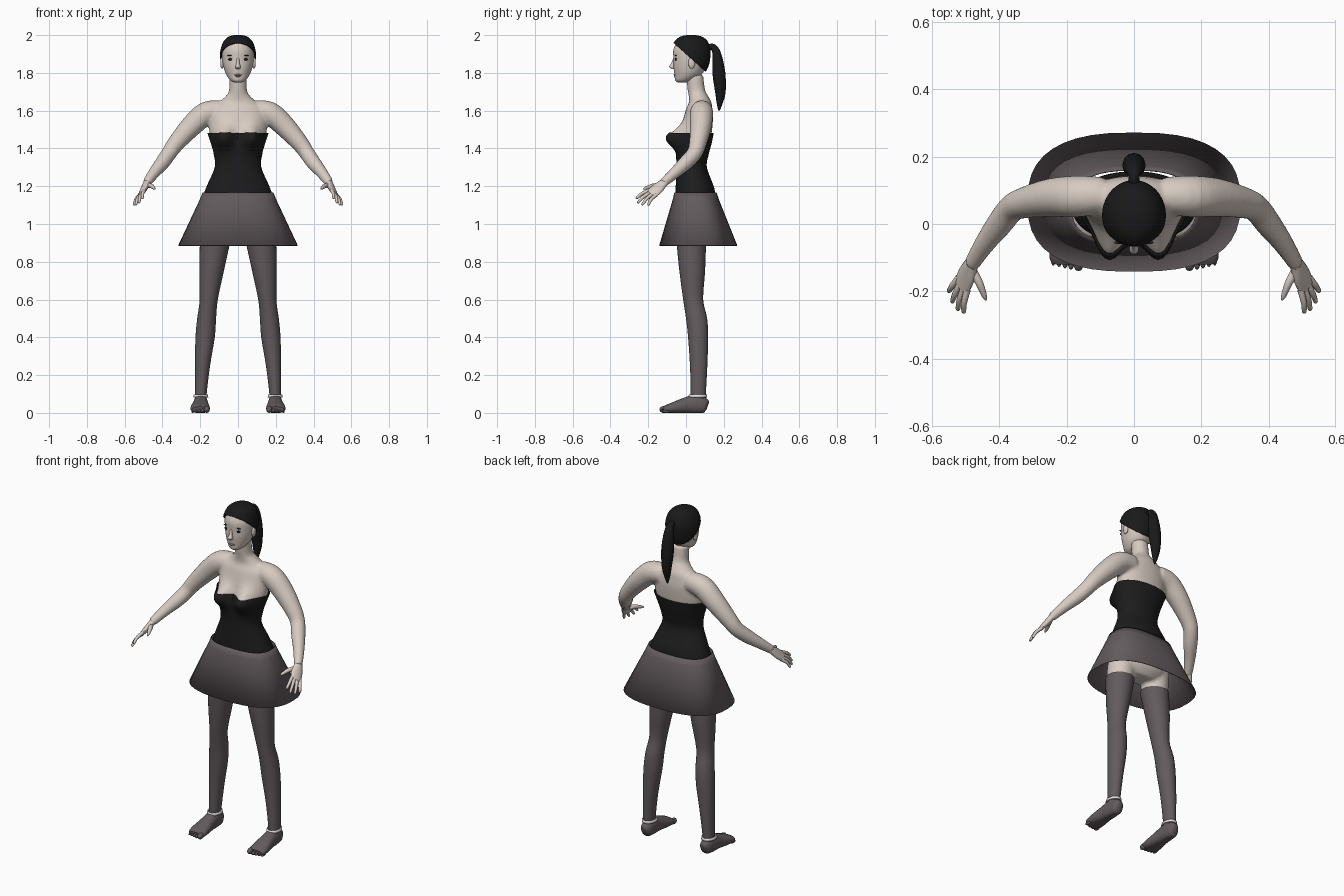
import bpy, bmesh, math
from mathutils import Vector, Matrix

cube = bpy.data.objects.get("Cube")
if cube:
    bpy.data.objects.remove(cube, do_unlink=True)


def material(name, r, g, b):
    m = bpy.data.materials.new(name)
    m.use_nodes = True
    m.diffuse_color = (r, g, b, 1)
    bsdf = next(n for n in m.node_tree.nodes if n.type == 'BSDF_PRINCIPLED')
    bsdf.inputs["Base Color"].default_value = (r, g, b, 1)
    bsdf.inputs["Roughness"].default_value = 0.7
    return m


SKIN = material("pale skin", 0.68, 0.60, 0.54)
BLACK = material("corset black", 0.012, 0.012, 0.013)
HAIR = material("hair black", 0.01, 0.01, 0.011)
GREY = material("warm grey cloth", 0.125, 0.105, 0.11)
WHITE = material("strap white", 0.75, 0.74, 0.72)
LIPS = material("lips", 0.42, 0.32, 0.29)
made = []


def spline(pts, k):
    """Catmull-Rom interpolation of rows of any length."""
    out = []
    for i in range(len(pts) - 1):
        p0, p1, p2 = pts[max(i - 1, 0)], pts[i], pts[i + 1]
        p3 = pts[min(i + 2, len(pts) - 1)]
        for j in range(k):
            t = j / k
            out.append([b + t / 2 * (c - a + t * (2*a - 5*b + 4*c - d + t * (3*b - a - 3*c + d)))
                        for a, b, c, d in zip(p0, p1, p2, p3)])
    return out + [list(pts[-1])]


def loft(bm, pts, side=None, n=24, e=2.0, k=4, cap=True):
    """Rings along rows of x, y, z, radius, radius; level rings unless a side is given."""
    rows = spline(pts, k)
    rings = []
    for i, (x, y, z, a, b) in enumerate(rows):
        u, v = Vector((1, 0, 0)), Vector((0, 1, 0))
        if side:
            t = Vector(rows[min(i + 1, len(rows) - 1)][:3]) - Vector(rows[max(i - 1, 0)][:3])
            t.normalize()
            u = Vector(side)
            u = (u - t * u.dot(t)).normalized()
            v = t.cross(u)
        ring = []
        for j in range(n):
            w = 2 * math.pi * j / n
            c, s = math.cos(w), math.sin(w)
            c = math.copysign(abs(c) ** (2 / e), c)
            s = math.copysign(abs(s) ** (2 / e), s)
            ring.append(bm.verts.new(Vector((x, y, z)) + u * a * c + v * b * s))
        rings.append(ring)
    for r, q in zip(rings, rings[1:]):
        for j in range(n):
            bm.faces.new((r[j], r[(j + 1) % n], q[(j + 1) % n], q[j]))
    if cap:
        bm.faces.new(rings[0][::-1])
        bm.faces.new(rings[-1])


def ball(bm, centre, size):
    m = Matrix.Translation(centre) @ Matrix.Diagonal((*size, 1))
    bmesh.ops.create_uvsphere(bm, u_segments=16, v_segments=10, radius=1, matrix=m)


def finish(name, bm, mat, mirror=False, shell=0):
    bmesh.ops.recalc_face_normals(bm, faces=bm.faces)
    me = bpy.data.meshes.new(name)
    bm.to_mesh(me)
    bm.free()
    ob = bpy.data.objects.new(name, me)
    bpy.context.collection.objects.link(ob)
    me.materials.append(mat)
    if shell:
        s = ob.modifiers.new("shell", 'SOLIDIFY')
        s.thickness, s.offset = shell, 0
    if mirror:
        ob.modifiers.new("mirror", 'MIRROR').use_mirror_merge = False
    made.append(ob)
    return ob


def bust(bm):
    """Push the chest forward into two rounded forms."""
    for v in bm.verts:
        x, y, z = v.co
        front = min(1, max(0, (0.04 - y) / 0.06))
        v.co.y -= 0.072 * front * math.exp(-((abs(x) - 0.078) / 0.05) ** 2 - ((z - 1.46) / 0.06) ** 2)


# Corset
corset = [(0, .05, 1.15, .182, .104), (0, .046, 1.2, .163, .098), (0, .03, 1.3, .121, .078),
          (0, .034, 1.37, .126, .084), (0, .042, 1.43, .142, .092), (0, .054, 1.482, .159, .09)]
bm = bmesh.new()
loft(bm, corset, n=64, e=2.1, k=6, cap=False)
bust(bm)
finish("corset", bm, BLACK, shell=0.005)

# Torso, neck, arms and upper thighs fused into one skin
bm = bmesh.new()
pelvis = [(0, .05, .93, .09, .05), (0, .05, .98, .16, .088), (0, .053, 1.08, .174, .097)]
inner = [(x, y, z, a - .008, b - .008) for x, y, z, a, b in corset]
chest = [(0, .065, 1.56, .153, .078), (0, .07, 1.61, .14, .069), (0, .075, 1.645, .1, .059),
         (0, .065, 1.68, .062, .051), (0, .055, 1.71, .047, .046), (0, .045, 1.79, .046, .046)]
loft(bm, pelvis + inner + chest, n=64, e=2.1)
bust(bm)
arm = [(.09, .085, 1.6, .055), (.17, .082, 1.585, .062), (.25, .078, 1.515, .057),
       (.33, .062, 1.425, .046), (.365, .045, 1.375, .041), (.4, 0, 1.325, .039),
       (.445, -.06, 1.27, .031), (.484, -.122, 1.216, .024)]
for s in (1, -1):
    loft(bm, [(s * x, y, z, r, r) for x, y, z, r in arm], side=(0, 1, .3))
    loft(bm, [(s * .115, .04, 1.02, .075, .08), (s * .12, .03, .93, .076, .075),
              (s * .124, .028, .86, .068, .068)])
body = finish("body", bm, SKIN)
r = body.modifiers.new("fuse", 'REMESH')
r.mode, r.voxel_size, r.use_smooth_shade = 'VOXEL', 0.009, True
sm = body.modifiers.new("soften", 'SMOOTH')
sm.factor, sm.iterations = 0.5, 5

# Hands
bm = bmesh.new()
across = Vector((-.49, -.74, .46))
loft(bm, [(.472, -.103, 1.23, .022, .02), (.484, -.122, 1.214, .025, .018),
          (.497, -.152, 1.187, .034, .016), (.513, -.187, 1.157, .034, .011)], side=across, n=16)
tips = [(.507, -.265, 1.135), (.525, -.257, 1.112), (.542, -.234, 1.102), (.552, -.202, 1.1)]
for i, tip in enumerate(tips):
    base = Vector((.508, -.176, 1.166)) + across * (.026 - .017 * i)
    tip = Vector(tip)
    mid = base.lerp(tip, .5) + Vector((.004, -.004, .004))
    loft(bm, [(*base, .01, .01), (*mid, .009, .009), (*base.lerp(tip, .92), .007, .007),
              (*tip, .003, .003)], side=across, n=10, k=3)
loft(bm, [(.482, -.135, 1.204, .014, .014), (.46, -.175, 1.202, .012, .012),
          (.445, -.213, 1.19, .008, .008), (.44, -.226, 1.185, .003, .003)], side=(0, 0, 1), n=10, k=3)
finish("hands", bm, SKIN, mirror=True)

# Stockings with feet
bm = bmesh.new()
loft(bm, [(.122, .028, .9, .08, .078), (.14, .033, .75, .065, .068), (.155, .038, .6, .048, .053),
          (.166, .056, .5, .05, .056), (.174, .064, .4, .051, .053), (.188, .067, .25, .04, .046),
          (.197, .065, .1, .031, .04), (.197, .062, .05, .032, .042)], n=32)
finish("stockings", bm, GREY, mirror=True)
bm = bmesh.new()
loft(bm, [(.196, .115, .036, .014, .02), (.196, .1, .04, .031, .04), (.197, .05, .046, .037, .05),
          (.198, 0, .04, .041, .042), (.2, -.06, .028, .05, .031), (.2, -.1, .021, .051, .022),
          (.2, -.118, .018, .043, .015)], side=(1, 0, 0), e=2.3)
for i in range(5):
    size = .018 if i == 0 else .012 - .0008 * i
    ball(bm, (.165 + .005 * (i > 0) + .0175 * i, -.118 + .004 * i, size), (size * .85, .022, size))
for v in bm.verts:
    v.co.z = max(v.co.z, 0)
finish("feet", bm, GREY, mirror=True)

# Ankle straps
bm = bmesh.new()
loft(bm, [(.197, .062, .082, .037, .047), (.197, .063, .097, .034, .044)], n=32, k=1, cap=False)
finish("ankle_straps", bm, WHITE, mirror=True, shell=0.006)

# Skirt
bm = bmesh.new()
loft(bm, [(0, .05, 1.165, .186, .11), (0, .052, 1.13, .2, .12), (0, .065, .885, .315, .205)],
     n=40, e=2.6, k=1, cap=False)
finish("skirt", bm, GREY, shell=0.004)

# Head, nose and ears
skull = [(0, -.022, 1.748, .016, .02), (0, -.01, 1.76, .04, .047), (0, .01, 1.79, .062, .071),
         (0, .02, 1.83, .076, .086), (0, .025, 1.87, .083, .091), (0, .026, 1.92, .082, .093),
         (0, .027, 1.96, .065, .077), (0, .027, 1.983, .04, .048), (0, .027, 1.992, .008, .01)]
bm = bmesh.new()
loft(bm, skull, n=40, k=5)
loft(bm, [(0, -.06, 1.878, .007, .008), (0, -.067, 1.85, .009, .012), (0, -.074, 1.833, .014, .016),
          (0, -.066, 1.821, .011, .011)], n=14)
for s in (1, -1):
    ball(bm, (s * .084, .03, 1.853), (.01, .018, .031))
finish("head", bm, SKIN)

# Eyes, brows and lips
bm = bmesh.new()
ball(bm, (.038, -.0535, 1.872), (.015, .006, .007))
ball(bm, (.04, -.055, 1.892), (.018, .005, .003))
finish("eyes_and_brows", bm, BLACK, mirror=True)
bm = bmesh.new()
ball(bm, (0, -.056, 1.79), (.021, .009, .004))
ball(bm, (0, -.055, 1.783), (.018, .009, .005))
finish("lips", bm, LIPS)

# Hair cap, cut along a sloping hairline
bm = bmesh.new()
loft(bm, [(x, y, z + .006 * (z > 1.95), a + .008, b + .008) for x, y, z, a, b in skull], n=40, k=5)
bmesh.ops.bisect_plane(bm, geom=bm.verts[:] + bm.edges[:] + bm.faces[:], plane_co=(0, 0, 1.9),
                       plane_no=(0, .9, 1), clear_inner=True)
finish("hair_cap", bm, HAIR, shell=0.006)

# Ponytail
bm = bmesh.new()
loft(bm, [(0, .115, 1.93, .016, .016), (0, .142, 1.938, .017, .017), (0, .163, 1.9, .027, .023),
          (0, .174, 1.8, .035, .034), (0, .182, 1.7, .027, .028), (0, .178, 1.64, .016, .016),
          (0, .175, 1.6, .004, .004)], side=(1, 0, 0), n=12)
finish("ponytail", bm, HAIR)

# Smooth shading with sharp rims kept
for ob in bpy.context.selected_objects:
    ob.select_set(False)
for ob in made:
    ob.select_set(True)
bpy.context.view_layer.objects.active = made[0]
bpy.ops.object.shade_smooth_by_angle(angle=math.radians(50))
